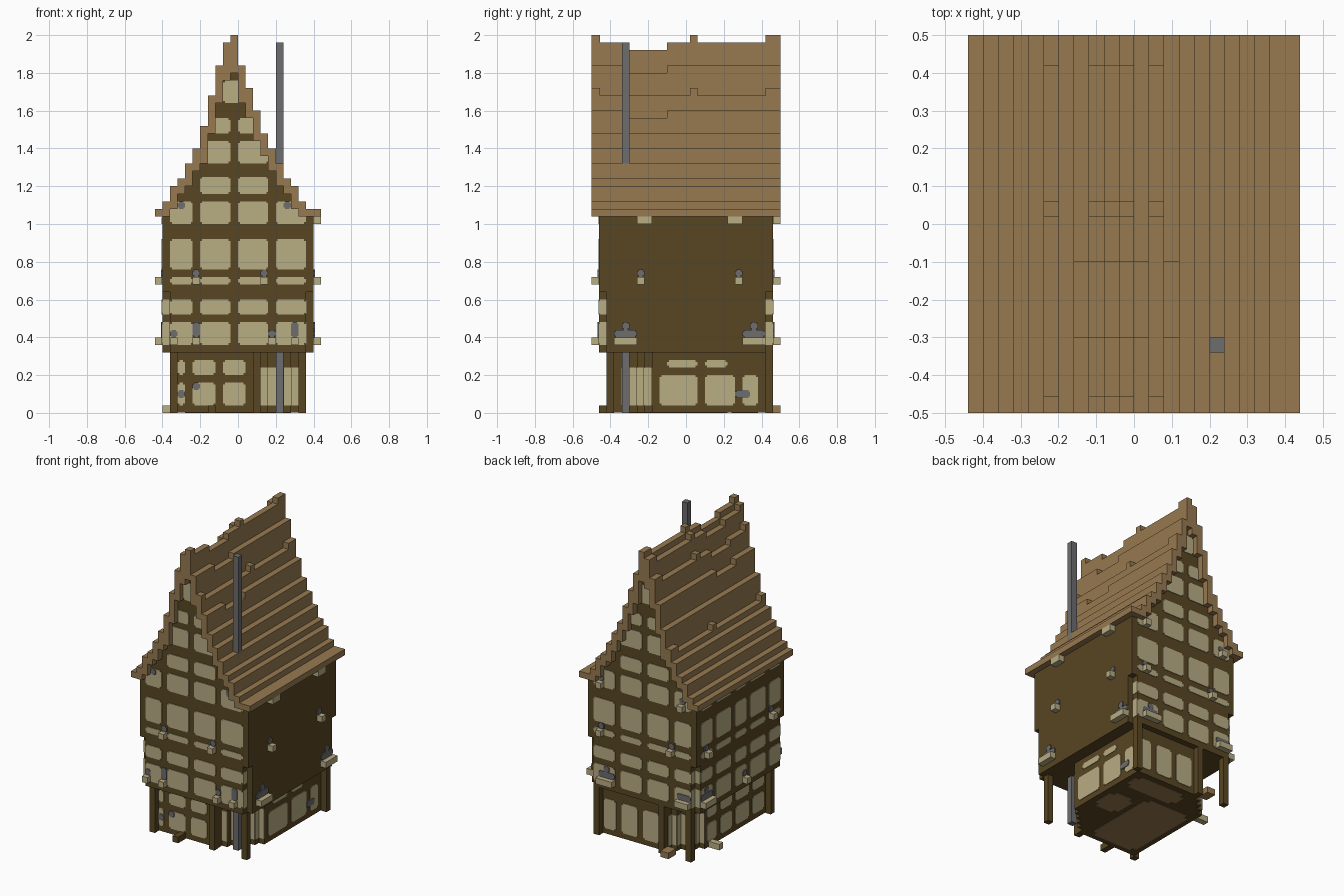
import bpy
import bmesh
from mathutils import Vector

if "Cube" in bpy.data.objects:
    bpy.data.objects.remove(bpy.data.objects["Cube"], do_unlink=True)


def material(name, rgb):
    m = bpy.data.materials.new(name)
    m.use_nodes = True
    lin = [((c / 255 + 0.055) / 1.055) ** 2.4 for c in rgb] + [1]
    m.diffuse_color = lin
    m.node_tree.nodes["Principled BSDF"].inputs["Base Color"].default_value = lin
    return m


TIMBER = material("dark timber", (88, 70, 35))
PLASTER = material("cream plaster", (185, 173, 132))
ROOF = material("brown planks", (151, 122, 81))
STONE = material("grey stone", (109, 109, 111))
V = 0.04  # block size


class Part:
    """Collects blocks and thin plates into one object."""

    def __init__(self, name, mat):
        self.name, self.mat, self.bm = name, mat, bmesh.new()

    def prism(self, outline, offset):
        face = self.bm.faces.new([self.bm.verts.new(p) for p in outline])
        ext = bmesh.ops.extrude_face_region(self.bm, geom=[face], use_keep_orig=True)
        moved = [g for g in ext["geom"] if isinstance(g, bmesh.types.BMVert)]
        bmesh.ops.translate(self.bm, verts=moved, vec=Vector(offset))

    def box(self, x0, x1, y0, y1, z0, z1):
        ring = [(x0, y0, z0), (x1, y0, z0), (x1, y1, z0), (x0, y1, z0)]
        self.prism(ring, (0, 0, z1 - z0))

    def plate(self, axis, pos, a0, a1, z0, z1, t=0.004, n=0.01):
        """Thin panel with notched corners; t is signed outward thickness."""
        pts = []
        for cx, cz, dx, dz, flip in ((a0, z0, 1, 1, 0), (a1, z0, -1, 1, 1),
                                     (a1, z1, -1, -1, 0), (a0, z1, 1, -1, 1)):
            c = [(cx, cz + dz * n), (cx + dx * n, cz + dz * n), (cx + dx * n, cz)]
            pts += c[::-1] if flip else c
        if n == 0:
            pts = [(a0, z0), (a1, z0), (a1, z1), (a0, z1)]
        place = {"x": lambda a, z: (pos, a, z), "y": lambda a, z: (a, pos, z),
                 "z": lambda a, z: (a, z, pos)}[axis]
        off = [t if axis == k else 0 for k in "xyz"]
        self.prism([place(a, z) for a, z in pts], off)

    def finish(self):
        bmesh.ops.recalc_face_normals(self.bm, faces=self.bm.faces)
        mesh = bpy.data.meshes.new(self.name)
        self.bm.to_mesh(mesh)
        self.bm.free()
        mesh.materials.append(self.mat)
        bpy.context.collection.objects.link(bpy.data.objects.new(self.name, mesh))


# Stepped roof: top height of each column from left eave to right eave
tops = [1.08, 1.12, 1.20, 1.24, 1.32, 1.36, 1.52, 1.68, 1.80, 1.92, 1.96,
        1.84, 1.68, 1.60, 1.48, 1.40, 1.32, 1.24, 1.20, 1.12, 1.08, 1.08]
bumpy, dipped = (5, 8, 9, 10, 12), (7, 8, 9, 10, 11, 13)
cuts = [-0.5, -0.455, -0.3, -0.1, 0.02, 0.06, 0.42, 0.455, 0.5]
roof = Part("stepped_roof", ROOF)
gable = Part("gable_walls", TIMBER)
for i, top in enumerate(tops):
    x = -0.44 + V * i
    near = tops[max(i - 1, 0):i + 2]
    low = 1.04 if i in (0, 21) else max(1.04, min(min(near) - V, top - V))
    for k, (y0, y1) in enumerate(zip(cuts, cuts[1:])):
        up = V if i in bumpy and k in (0, 4, 6, 7) else 0
        up -= V if i in dipped and k == 2 else 0
        deep = 0 if k in (0, 7) else V
        roof.box(x, x + V, y0, y1, max(1.04, low - deep), top + up)
    if low > 1.04:
        for y0, y1 in ((-0.46, -0.40), (0.40, 0.46)):
            gable.box(x, x + V, y0, y1, 1.0, low + 0.01)
roof.finish()
gable.finish()

# Upper storeys, with notched corners on the lower one
upper = Part("upper_storeys", TIMBER)
upper.box(-0.40, 0.40, -0.46, 0.46, 0.64, 1.04)
upper.box(-0.36, 0.36, -0.46, 0.46, 0.32, 0.64)
upper.box(-0.40, 0.40, -0.42, 0.42, 0.32, 0.64)
upper.finish()

# Ground floor with stepped corners at front right and back left
steps_fr = [(0.12 + V * i, -0.38 + V * i) for i in range(5)]
steps_bl = [(-0.16 - V * i, 0.42 - V * i) for i in range(4)]
ring = [(-0.32, -0.38)]
for x, y in steps_fr:
    ring += [(x, y), (x, y + V)]
ring += [(0.32, -0.18), (0.32, 0.42)]
for x, y in steps_bl:
    ring += [(x, y), (x, y - V)]
ring.append((-0.32, 0.26))
ground = Part("ground_floor", TIMBER)
ground.prism([(x, y, 0.003) for x, y in ring], (0, 0, 0.32))
ground.finish()

# Corner and wall posts
posts = Part("posts", TIMBER)
for x, y in ((-0.36, -0.42), (0.08, -0.42), (0.32, -0.42), (0.32, 0.42),
             (-0.36, 0.42), (-0.16, 0.42)):
    posts.box(x, x + V, y, y + V, 0, 0.34)
posts.box(-0.16, -0.12, -0.46, -0.38, 0, V)
posts.finish()

# Plaster panels between the timbers
rows = [(0.36, 0.48), (0.52, 0.60), (0.68, 0.72), (0.76, 0.92), (1.0, 1.12),
        (1.16, 1.25), (1.32, 1.44), (1.48, 1.56)]
bays = [(-0.36, -0.24), (-0.20, -0.04), (0, 0.16), (0.20, 0.36)]
side_bays = [(-0.42, -0.30), (-0.26, -0.10), (-0.06, 0.06), (0.10, 0.26), (0.30, 0.42)]
panels = Part("plaster_panels", PLASTER)
for s in (-1, 1):
    for z0, z1 in rows:
        fits = [-0.44 + V * i for i, t in enumerate(tops) if t > z1 - 0.02 or z1 < 1.1]
        for a, b in bays:
            a, b = max(a, min(fits)), min(b, max(fits) + V)
            if b - a > 0.05 and not (z0 > 1.13 and (b < -0.21 or a > 0.17)):
                panels.plate("y", s * 0.46, a, b, z0, z1, s * 0.004)
    panels.plate("y", s * 0.46, -0.08, 0.02, 1.64, 1.76, s * 0.004)
    for z0, z1 in rows[:2]:
        # faces exposed in the corner notches
        panels.plate("y", s * 0.42, -0.40, -0.36, z0, z1, s * 0.004, 0)
        for t in (-1, 1):
            a, b = sorted((t * 0.42, t * 0.46))
            panels.plate("x", s * 0.36, a, b, z0, z1, s * 0.004, 0)
for z0, z1 in rows[:4] + [(1.0, 1.035)]:
    for a, b in side_bays:
        panels.plate("x", -0.40, a, b, z0, z1, -0.004)

# Ground floor panels: front, back, left, right and stepped corners
for a, b in ((-0.32, -0.28), (-0.24, -0.12), (-0.08, 0.04)):
    for z0, z1 in ((0.04, 0.16), (0.20, 0.28)):
        panels.plate("y", -0.38, a, b, z0, z1, -0.004)
for a, b in ((-0.10, 0.02), (0.06, 0.18), (0.22, 0.31)):
    panels.plate("y", 0.42, a, b, 0.04, 0.24)
for a, b in ((-0.36, -0.24), (-0.20, -0.06), (-0.02, 0.10), (0.14, 0.24)):
    panels.plate("x", -0.32, a, b, 0.04, 0.16, -0.004)
    panels.plate("x", -0.32, a, b, 0.20, 0.28, -0.004)
for a, b in ((-0.14, 0.06), (0.10, 0.26), (0.30, 0.38)):
    panels.plate("x", 0.32, a, b, 0.04, 0.20)
for a, b in ((-0.10, 0.06), (0.10, 0.22)):
    panels.plate("x", 0.32, a, b, 0.24, 0.28)
for x, y in steps_fr:
    panels.plate("y", y + V, x, x + V, 0.04, 0.24, -0.004, 0)
    if y > -0.32:
        panels.plate("x", x, y, y + V, 0.04, 0.24, 0.004, 0)
for x, y in steps_bl:
    panels.plate("y", y - V, x - V, x, 0.04, 0.24, 0.004, 0)
    panels.plate("x", x, y - V, y, 0.04, 0.24, -0.004, 0)
panels.finish()

# Small ledges and the grey stone patches above them
ledges = Part("ledges", PLASTER)
patches = Part("stone_patches", STONE)


def ledge(axis, s, a, b, z, grey):
    wall = 0.40 if axis == "x" else 0.46
    p, q = sorted((s * (wall - 0.01), s * (wall + V)))
    if axis == "x":
        ledges.box(p, q, a, b, z, z + V)
    else:
        ledges.box(a, b, p, q, z, z + V)
    if grey:
        patches.plate(axis, s * wall, a, b, z + V, z + V + grey, s * 0.008, 0.008)
    if b - a > 0.1:
        m = (a + b) / 2
        patches.plate(axis, s * wall, m - 0.02, m + 0.02, z + V + grey, z + 2 * V + grey,
                      s * 0.008, 0.008)


for a, z, grey in ((-0.36, 0.36, V), (-0.24, 0.36, 0.08), (0.16, 0.36, V),
                   (0.28, 0.36, 0.08), (-0.24, 0.68, V), (0.12, 0.68, V)):
    ledge("y", -1, a, a + V, z, grey)
for a, b, z in ((0.20, 0.32, 0.36), (-0.36, -0.26, 0.36), (0.28, 0.32, 0.68),
                (-0.24, -0.20, 0.68), (0.28, 0.32, 1.0), (-0.32, -0.28, 1.0)):
    ledge("y", 1, a, b, z, V)
for a, b, z, grey in ((-0.38, -0.26, 0.36, V), (0.30, 0.42, 0.36, V),
                      (-0.26, -0.22, 0.68, V), (0.26, 0.30, 0.68, V),
                      (-0.26, -0.18, 1.0, 0), (0.22, 0.30, 1.0, 0)):
    ledge("x", 1, a, b, z, grey)
for a, b, z in ((0.30, 0.42, 0.36), (-0.06, -0.02, 0.36), (0.34, 0.38, 0.68),
                (-0.34, -0.30, 0.68)):
    ledge("x", -1, a, b, z, V)
ledges.box(-0.40, -0.32, 0.18, 0.22, 0, V)
ledges.finish()
for a in (-0.32, 0.24):
    patches.plate("y", -0.46, a, a + V, 1.08, 1.12, -0.008, 0.008)
for a, z in ((-0.32, 0.08), (-0.24, 0.12)):
    patches.plate("y", -0.38, a, a + V, z, z + V, -0.008, 0.008)
patches.plate("x", 0.32, 0.26, 0.34, 0.08, 0.12, 0.008, 0.008)
patches.finish()

# Doorstep and floor boards seen underneath
boards = Part("floor_boards", ROOF)
boards.box(-0.22, -0.16, 0.42, 0.50, 0, V)
for x0, x1, y0, y1 in ((-0.28, 0.06, -0.34, 0.20), (0.10, 0.28, -0.06, 0.14),
                       (-0.10, 0.28, 0.24, 0.38)):
    boards.plate("z", 0.003, x0, x1, y0, y1, -0.003, 0.03)
boards.finish()

# Tall flue pipe
flue = Part("flue_pipe", STONE)
flue.box(0.20, 0.24, -0.34, -0.30, 0, 1.96)
flue.finish()
